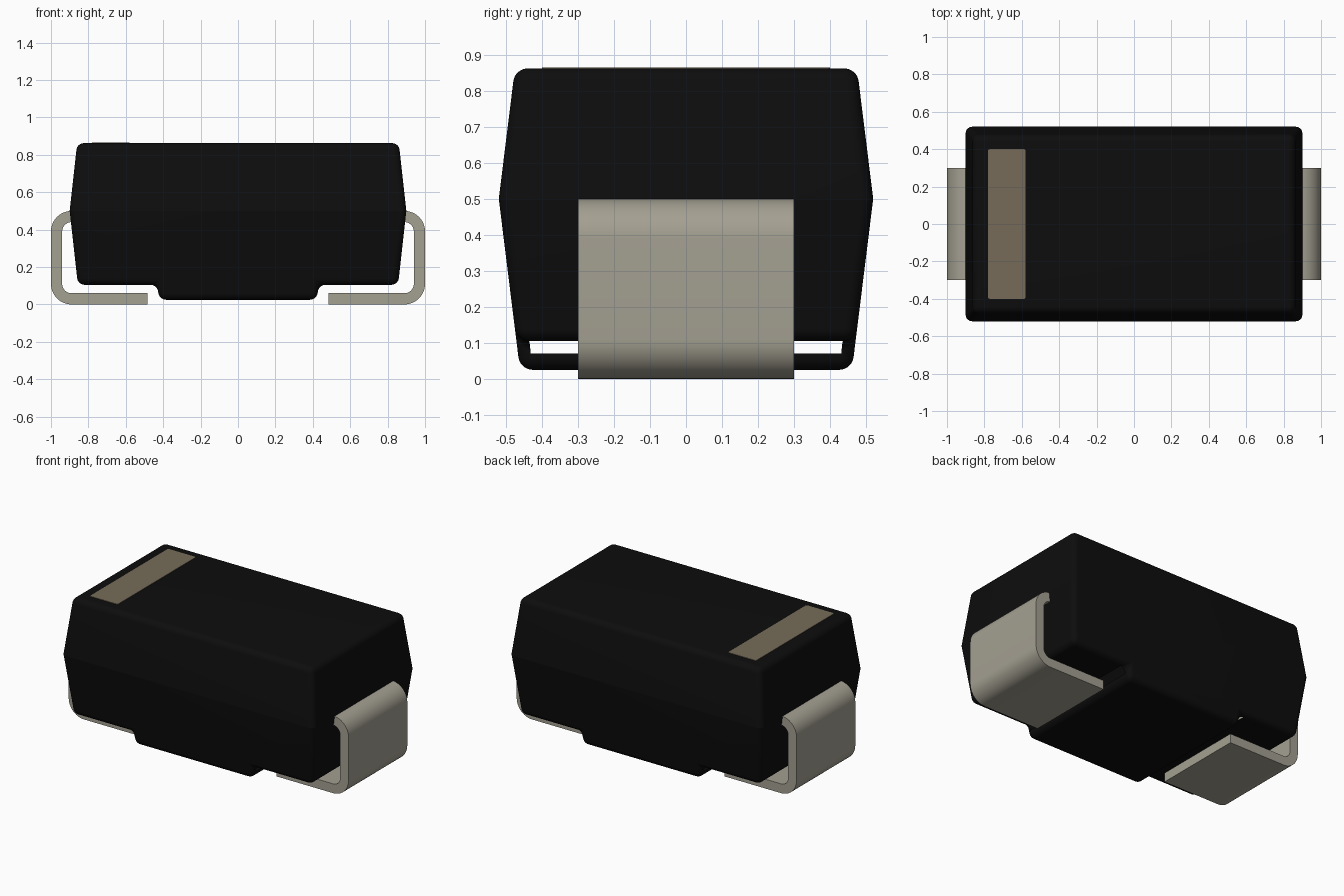
import bpy, bmesh, math

if "Cube" in bpy.data.objects:
    bpy.data.objects.remove(bpy.data.objects["Cube"])


def material(name, rgb):
    m = bpy.data.materials.new(name)
    m.diffuse_color = (*rgb, 1)
    m.use_nodes = True
    m.node_tree.nodes["Principled BSDF"].inputs["Base Color"].default_value = m.diffuse_color
    return m


BLACK = material("black plastic", (0.004, 0.004, 0.004))
METAL = material("tinned metal", (0.37, 0.35, 0.285))
BROWN = material("brown marking", (0.18, 0.148, 0.098))


def finish(bm, name, mat, angle=12):
    me = bpy.data.meshes.new(name)
    bm.to_mesh(me)
    bm.free()
    me.materials.append(mat)
    ob = bpy.data.objects.new(name, me)
    bpy.context.collection.objects.link(ob)
    bpy.ops.object.select_all(action='DESELECT')
    ob.select_set(True)
    bpy.context.view_layer.objects.active = ob
    bpy.ops.object.shade_smooth_by_angle(angle=math.radians(angle))
    return ob


def arc(cx, cz, r, a0, a1, n=12):
    angles = [math.radians(a0 + (a1 - a0) * i / n) for i in range(n + 1)]
    return [(cx + r * math.cos(a), cz + r * math.sin(a)) for a in angles]


def extrude_profile(bm, pts, half_y, caps):
    """Skin an xz profile between -half_y(z) and +half_y(z)."""
    front = [bm.verts.new((x, -half_y(z), z)) for x, z in pts]
    back = [bm.verts.new((x, half_y(z), z)) for x, z in pts]
    n = len(pts)
    for i in range(n):
        j = (i + 1) % n
        bm.faces.new((front[i], front[j], back[j], back[i]))
    for cap in caps:
        bm.faces.new([front[i] for i in reversed(cap)])
        bm.faces.new([back[i] for i in cap])
    bmesh.ops.recalc_face_normals(bm, faces=bm.faces)


# Moulded body: drafted above and below the waist, with a stepped foot
half = [(0.42, 0.025), (0.433, 0.105), (0.856, 0.105), (0.90, 0.50), (0.86, 0.862)]
profile = half + [(-x, z) for x, z in reversed(half)]
bm = bmesh.new()
extrude_profile(bm, profile, lambda z: 0.52 - 0.124 * abs(z - 0.5),
                [(3, 4, 5, 6), (0, 1, 2, 3, 6, 7, 8, 9)])
sharp = [e for e in bm.edges if e.calc_face_angle(0) > math.radians(30)]
bmesh.ops.bevel(bm, geom=sharp, offset=0.035, offset_type='OFFSET', segments=8,
                profile=0.5, affect='EDGES', clamp_overlap=False)
# Open slot where the foot meets the underside
slot = []
for f in bm.faces:
    c = f.calc_center_median()
    if abs(c.y) < 0.1 and 0.42 < abs(c.x) < 0.48 and 0.069 < c.z < 0.1049:
        slot.append(f)
bmesh.ops.delete(bm, geom=slot, context='FACES')
finish(bm, "body", BLACK)

# Bent strip terminals wrapping under each end
outer = ([(0.87, 0.5)] + arc(0.89, 0.39, 0.11, 90, 0)
         + arc(0.89, 0.11, 0.11, 0, -90) + [(0.485, 0.0)])
inner = ([(0.485, 0.06)] + arc(0.89, 0.11, 0.05, -90, 0)
         + arc(0.89, 0.39, 0.05, 0, 90) + [(0.87, 0.44)])
for side, name in ((-1, "left_terminal"), (1, "right_terminal")):
    bm = bmesh.new()
    pts = [(side * x, z) for x, z in outer + inner]
    extrude_profile(bm, pts, lambda z: 0.3, [range(len(pts))])
    finish(bm, name, METAL, 30)

# Polarity band on the top face
bm = bmesh.new()
bmesh.ops.create_cube(bm, size=1)
for v in bm.verts:
    v.co = (-0.68 + 0.2 * v.co.x, 0.8 * v.co.y, 0.8625 + 0.005 * v.co.z)
corners = [e for e in bm.edges if abs(e.verts[0].co.z - e.verts[1].co.z) > 0.001]
bmesh.ops.bevel(bm, geom=corners, offset=0.008, segments=3, profile=0.5, affect='EDGES')
finish(bm, "polarity_band", BROWN, 40)
